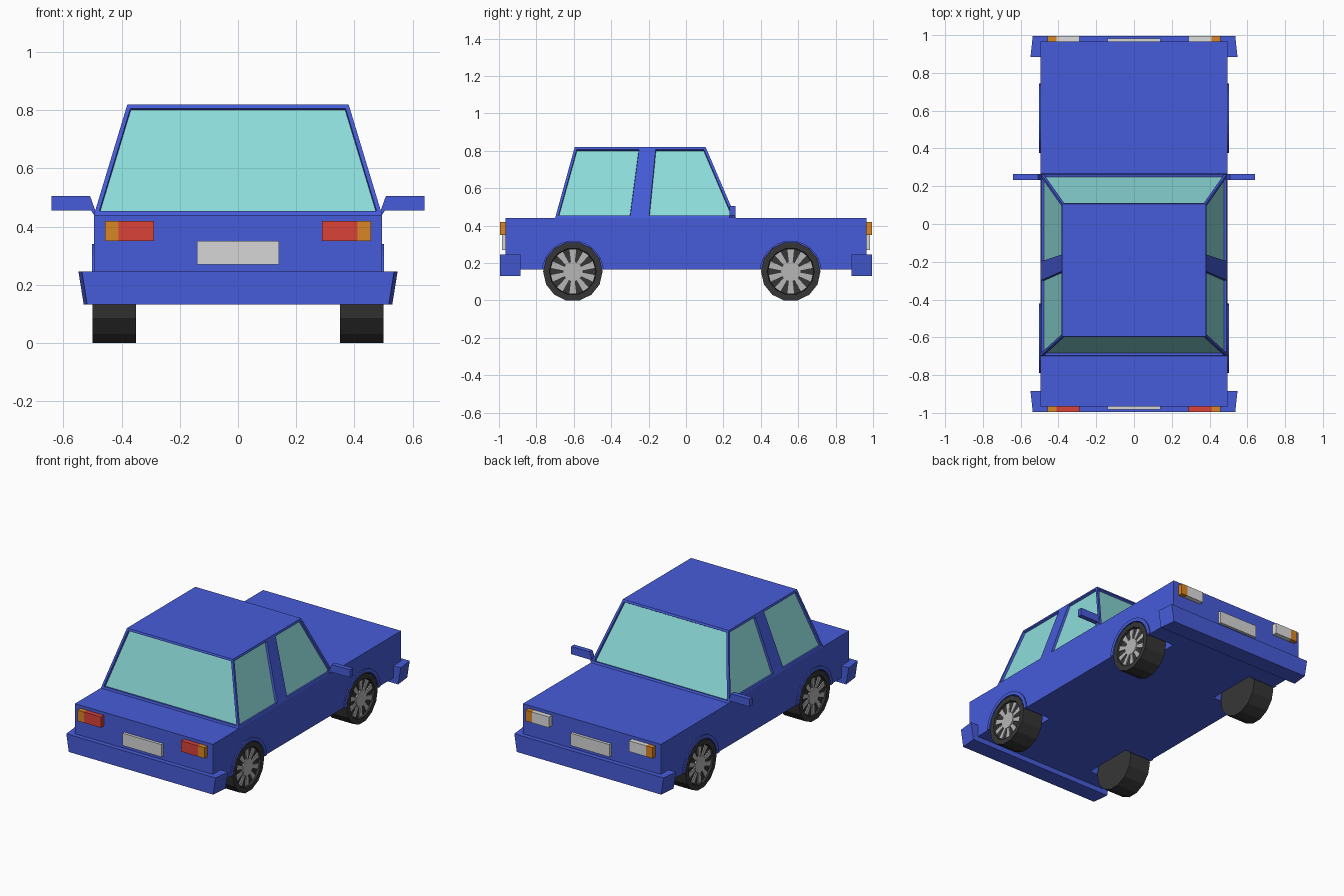
import bpy, bmesh
from math import sin, cos, pi
from mathutils import Vector

cube = bpy.data.objects.get("Cube")
if cube:
    bpy.data.objects.remove(cube, do_unlink=True)


def material(name, rgb):
    """Flat material from 0-255 display values."""
    lin = [((c / 255 + 0.055) / 1.055) ** 2.4 for c in rgb]
    m = bpy.data.materials.new(name)
    m.use_nodes = True
    m.diffuse_color = (*lin, 1)
    m.node_tree.nodes["Principled BSDF"].inputs["Base Color"].default_value = (*lin, 1)
    return m


BLUE = material("blue paint", (70, 92, 217))
GLASS = material("pale teal glass", (141, 222, 220))
RED = material("red lens", (216, 66, 56))
ORANGE = material("orange lens", (217, 134, 36))
WHITE = material("white lens", (222, 222, 222))
PLATE = material("plate grey", (214, 214, 214))
RUBBER = material("dark rubber", (54, 54, 54))
METAL = material("wheel metal", (182, 182, 182))


def finish(name, bm, *mats):
    bmesh.ops.recalc_face_normals(bm, faces=bm.faces)
    mesh = bpy.data.meshes.new(name)
    bm.to_mesh(mesh)
    bm.free()
    for m in mats:
        mesh.materials.append(m)
    ob = bpy.data.objects.new(name, mesh)
    bpy.context.collection.objects.link(ob)
    return ob


def loft(bm, lower, upper):
    """Closed solid between two matching point loops."""
    a = [bm.verts.new(p) for p in lower]
    b = [bm.verts.new(p) for p in upper]
    bm.faces.new(a)
    bm.faces.new(b)
    for i in range(len(a)):
        j = (i + 1) % len(a)
        bm.faces.new((a[i], a[j], b[j], b[i]))


def rect(x0, x1, y0, y1, z):
    return [(x0, y0, z), (x1, y0, z), (x1, y1, z), (x0, y1, z)]


def box(name, x, y, z, mat):
    bm = bmesh.new()
    loft(bm, rect(*x, *y, z[0]), rect(*x, *y, z[1]))
    return finish(name, bm, mat)


def side_prism(name, pts, x0, x1, mat):
    """Extrude a (y, z) outline along x."""
    bm = bmesh.new()
    loft(bm, [(x0, y, z) for y, z in pts], [(x1, y, z) for y, z in pts])
    return finish(name, bm, mat)


def arc(cy, cz, r, n, start=0.0, sweep=2 * pi, closed=True):
    steps = n if closed else n - 1
    return [(cy + r * cos(start + sweep * i / steps),
             cz + r * sin(start + sweep * i / steps)) for i in range(n)]


AXLES = {"rear": -0.605, "front": 0.56}
HUB_Z = 0.155
SIDES = {"left": 1, "right": -1}

# Lower body with four wheel wells cut out
body = box("body", (-0.495, 0.495), (-0.965, 0.965), (0.165, 0.44), BLUE)
for y in AXLES.values():
    for s in SIDES.values():
        cutter = side_prism("well_cutter", arc(y, HUB_Z, 0.168, 28), s * 0.3, s * 0.6, BLUE)
        cutter.hide_render = True
        mod = body.modifiers.new("well", "BOOLEAN")
        mod.operation, mod.solver, mod.object = "DIFFERENCE", "EXACT", cutter
        bpy.context.view_layer.objects.active = body
        bpy.ops.object.modifier_apply(modifier=mod.name)
        bpy.data.objects.remove(cutter, do_unlink=True)

# Cabin: tapered block, sides split at the door pillar, windows recessed
bm = bmesh.new()
loft(bm, rect(-0.495, 0.495, -0.70, 0.268, 0.44), rect(-0.38, 0.38, -0.595, 0.105, 0.82))
bmesh.ops.recalc_face_normals(bm, faces=bm.faces)
for low, high in ((-0.284, -0.238), (-0.211, -0.177)):
    faces = [f for f in bm.faces if abs(f.normal.x) > 0.5]
    geom = set(faces)
    for f in faces:
        geom.update(f.edges)
        geom.update(f.verts)
    direction = Vector((0, high - low, 0.345))
    bmesh.ops.bisect_plane(bm, geom=list(geom), plane_co=(0, low, 0.455),
                           plane_no=direction.cross(Vector((1, 0, 0))))
bm.normal_update()
windows = [f for f in bm.faces if abs(f.normal.z) < 0.8
           and not (abs(f.normal.x) > 0.5 and -0.27 < f.calc_center_median().y < -0.18)]
bmesh.ops.inset_individual(bm, faces=windows, thickness=0.014, use_even_offset=True)
bmesh.ops.inset_individual(bm, faces=windows, thickness=0.002, depth=-0.014,
                           use_even_offset=True)
for f in windows:
    f.material_index = 1
finish("cabin", bm, BLUE, GLASS)

# Bumpers and number plates, lamps at both ends
for end, d in (("rear", -1), ("front", 1)):
    bm = bmesh.new()
    loops = []
    for w, z in ((0.53, 0.132), (0.548, 0.245)):
        loops.append([(-w, d * 0.885, z), (w, d * 0.885, z),
                      (w - 0.012, d * 0.995, z), (-w + 0.012, d * 0.995, z)])
    loft(bm, *loops)
    finish(end + "_bumper", bm, BLUE)
    box(end + "_plate", (-0.14, 0.14), sorted((d * 0.96, d * 0.983)), (0.27, 0.35), PLATE)
    for side, s in SIDES.items():
        depth = sorted((d * 0.96, d * 0.995))
        box(f"{end}_{side}_lamp", sorted((s * 0.288, s * 0.41)), depth, (0.35, 0.42),
            RED if d < 0 else WHITE)
        box(f"{end}_{side}_indicator", sorted((s * 0.41, s * 0.457)), depth, (0.35, 0.42), ORANGE)

# Wing mirrors: thin arm and housing from one outline
for side, s in SIDES.items():
    outline = [(0.47, 0.44), (0.495, 0.44), (0.505, 0.455), (0.64, 0.455),
               (0.64, 0.505), (0.508, 0.505), (0.49, 0.455), (0.47, 0.455)]
    bm = bmesh.new()
    loft(bm, [(s * x, 0.233, z) for x, z in outline], [(s * x, 0.264, z) for x, z in outline])
    finish(side + "_mirror", bm, BLUE)

# Wheels with recessed rims, spokes and hubs, plus arch trims
for axle, y in AXLES.items():
    for side, s in SIDES.items():
        tag = f"{axle}_{side}_"
        bm = bmesh.new()
        ring = arc(y, HUB_Z, HUB_Z / cos(pi / 14), 14, -pi / 2 + pi / 14)
        loft(bm, [(s * 0.35, *p) for p in ring], [(s * 0.5, *p) for p in ring])
        bmesh.ops.recalc_face_normals(bm, faces=bm.faces)
        outer = [f for f in bm.faces if f.normal.x * s > 0.9]
        bmesh.ops.inset_individual(bm, faces=outer, thickness=0.033)
        bmesh.ops.inset_individual(bm, faces=outer, thickness=0.003, depth=-0.015)
        finish(tag + "tyre", bm, RUBBER)

        bm = bmesh.new()
        for i in range(10):
            a = pi / 2 + 2 * pi * i / 10
            u, v = Vector((0, cos(a), sin(a))), Vector((0, -sin(a), cos(a)))
            c = Vector((0, y, HUB_Z))
            flat = [c + u * r + v * w for r, w in
                    ((0.04, -0.009), (0.118, -0.018), (0.118, 0.018), (0.04, 0.009))]
            loft(bm, [p + Vector((s * 0.48, 0, 0)) for p in flat],
                 [p + Vector((s * 0.492, 0, 0)) for p in flat])
        finish(tag + "spokes", bm, METAL)
        side_prism(tag + "hub", arc(y, HUB_Z, 0.054, 14), s * 0.48, s * 0.496, METAL)

        trim = arc(y, 0.165, 0.185, 15, 0, pi, False)
        trim += arc(y, 0.165, 0.162, 15, pi, -pi, False)
        trim = [(py, HUB_Z + (pz - 0.165) if pz > 0.18 else 0.165) for py, pz in trim]
        side_prism(tag + "arch_trim", trim, s * 0.485, s * 0.502, BLUE)
